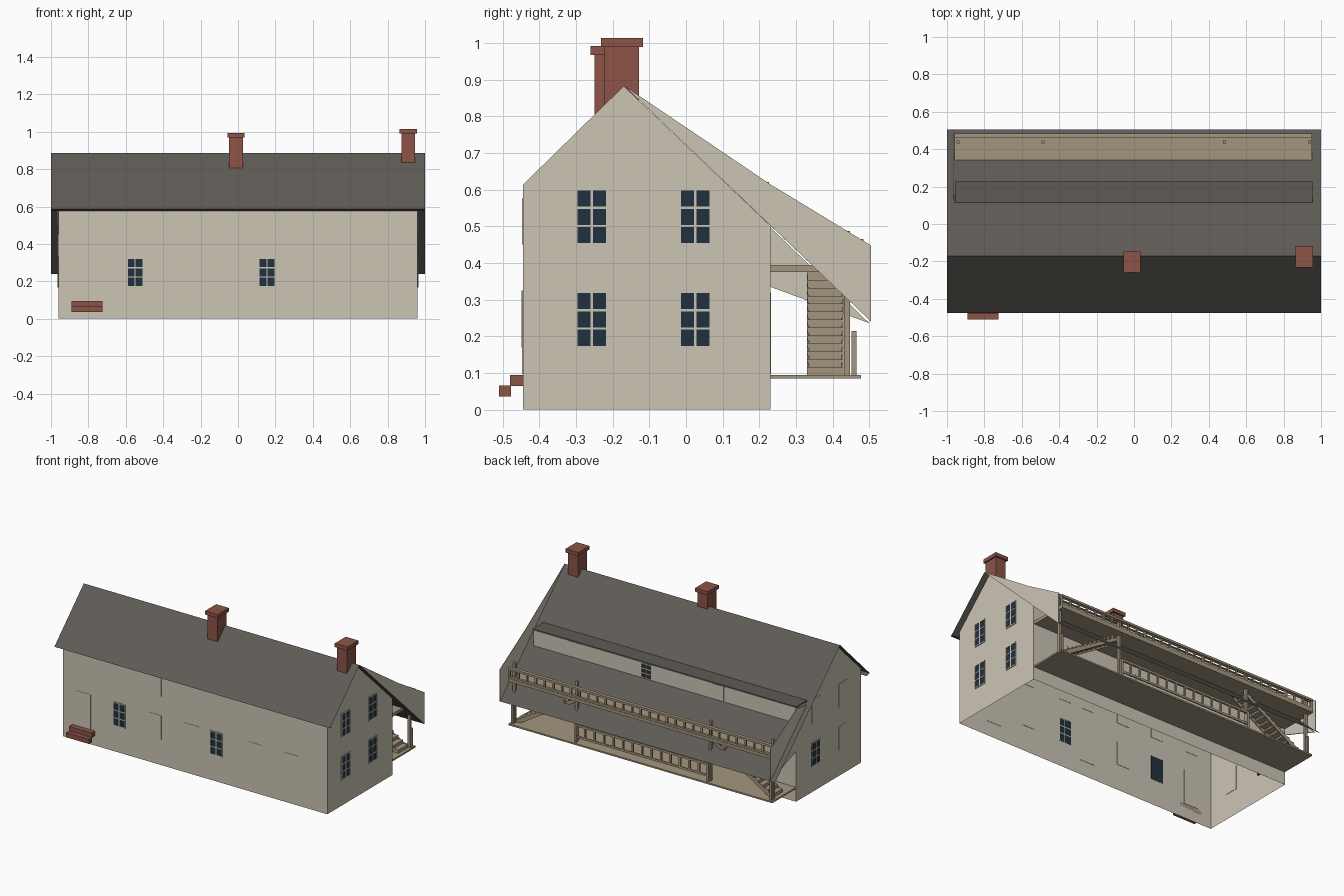
import bpy, bmesh

cube = bpy.data.objects.get("Cube")
if cube:
    bpy.data.objects.remove(cube, do_unlink=True)


def material(name, rgb):
    """Flat material from 0-255 display values, stored as linear."""
    lin = [((c / 255 + 0.055) / 1.055) ** 2.4 for c in rgb] + [1]
    m = bpy.data.materials.new(name)
    m.use_nodes = True
    m.diffuse_color = lin
    m.node_tree.nodes["Principled BSDF"].inputs["Base Color"].default_value = lin
    return m


WALL = material("pale stone wall", (204, 197, 181))
ROOF = material("grey shingle", (95, 91, 86))
BRICK = material("red brick", (140, 84, 71))
WOOD = material("tan wood", (164, 150, 126))
GLASS = material("dark glass", (33, 48, 62))


def finish(name, bm, mat):
    bmesh.ops.recalc_face_normals(bm, faces=bm.faces)
    mesh = bpy.data.meshes.new(name)
    bm.to_mesh(mesh)
    bm.free()
    mesh.materials.append(mat)
    obj = bpy.data.objects.new(name, mesh)
    bpy.context.collection.objects.link(obj)
    return obj


def add_prism(bm, pts, a, b, axis="x", caps=True, skip=()):
    """Extrude a profile from a to b; profiles are (y, z) for x and (x, z) for y.
    Sides listed in skip stay open."""
    put = (lambda p, d: (d, p[0], p[1])) if axis == "x" else (lambda p, d: (p[0], d, p[1]))
    ends = [[bm.verts.new(put(p, d)) for p in pts] for d in (a, b)]
    if caps:
        bm.faces.new(ends[0])
        bm.faces.new(ends[1])
    for i in range(len(pts)):
        if i not in skip:
            j = (i + 1) % len(pts)
            bm.faces.new((ends[0][i], ends[0][j], ends[1][j], ends[1][i]))


def add_box(bm, x0, x1, y0, y1, z0, z1):
    add_prism(bm, [(y0, z0), (y1, z0), (y1, z1), (y0, z1)], x0, x1)


def prism(name, pts, a, b, mat, **options):
    bm = bmesh.new()
    add_prism(bm, pts, a, b, **options)
    return finish(name, bm, mat)


def boxes(name, mat, *dims):
    bm = bmesh.new()
    for d in dims:
        add_box(bm, *d)
    return finish(name, bm, mat)


# House body: hollow shell, open below and under the roof
prism("house_walls", [(-0.445, 0), (0.23, 0), (0.23, 0.502), (-0.17, 0.883), (-0.445, 0.614)],
      -0.96, 0.96, WALL, skip=(0, 2, 3))

# Thin roof sheet with front soffit, long slope over the rear porch
prism("main_roof", [(-0.445, 0.577), (-0.475, 0.586), (-0.17, 0.885), (0.505, 0.24)],
      -1, 1, ROOF, caps=False, skip=(3,))

# Wing walls above the roof at both ends of the balcony, and the porch end wall
prism("gable_wing_wall", [(-0.17, 0.885), (0.505, 0.24), (0.505, 0.448), (0.23, 0.615)],
      0.997, 1.0, WALL)
prism("balcony_wing_wall", [(0.13, 0.598), (0.505, 0.24), (0.505, 0.448), (0.23, 0.612)],
      -0.966, -0.962, WALL)
prism("porch_end_wall", [(0.23, 0.335), (0.5, 0.236), (0.23, 0.498)], -0.964, -0.958, WALL)

# Long rear dormer
prism("dormer_walls", [(0.13, 0.58), (0.222, 0.49), (0.222, 0.615), (0.13, 0.615)],
      -0.955, 0.953, WALL)
prism("dormer_roof", [(0.115, 0.612), (0.226, 0.612), (0.226, 0.621), (0.115, 0.621)],
      -0.958, 0.955, ROOF)


# Chimneys with caps
def chimney(name, x, y, top):
    boxes(name, BRICK, (x - 0.037, x + 0.037, y - 0.047, y + 0.047, 0.7, top - 0.02),
          (x - 0.046, x + 0.046, y - 0.057, y + 0.057, top - 0.024, top))


chimney("middle_chimney", -0.01, -0.203, 0.992)
chimney("end_chimney", 0.91, -0.175, 1.014)

# Brick entrance steps
boxes("front_steps", BRICK, (-0.89, -0.725, -0.48, -0.445, 0.065, 0.095),
      (-0.89, -0.725, -0.51, -0.478, 0.035, 0.066))

# Windows and doors as thin plates on a wall plane
PLANES = {"front": (True, -0.445, -1), "back": (True, 0.23, 1), "dormer": (True, 0.222, 1),
          "left": (False, 0.96, 1), "right": (False, -0.96, -1)}


def add_plate(bm, side, u0, u1, z0, z1, depth):
    along_x, pos, out = PLANES[side]
    d0, d1 = sorted((pos - out * 0.002, pos + out * depth))
    if along_x:
        add_box(bm, u0, u1, d0, d1, z0, z1)
    else:
        add_box(bm, d0, d1, u0, u1, z0, z1)


def opening(name, side, u, z0, z1, width=0.09, glazed=False):
    a, b = u - width / 2, u + width / 2
    bm = bmesh.new()
    add_plate(bm, side, a, b, z0, z1, 0.002)
    finish(name, bm, GLASS if glazed else WALL)
    if not glazed:
        return
    bm = bmesh.new()
    t = 0.003
    for c in (a + t, u, b - t):
        add_plate(bm, side, c - t, c + t, z0, z1, 0.004)
    for i in range(4):
        c = z0 + t + (z1 - z0 - 2 * t) * i / 3
        add_plate(bm, side, a, b, c - t, c + t, 0.004)
    finish(name + "_frame", bm, WALL)


for x in (-0.55, -0.29, 0.155, 0.437):
    opening("front_lower_window", "front", x, 0.17, 0.325, glazed=x in (-0.55, 0.155))
for x in (-0.81, -0.55, -0.29, -0.02, 0.155, 0.437, 0.75):
    opening("front_upper_window", "front", x, 0.45, 0.576)
for x in (-0.81, -0.018, 0.697):
    opening("front_door", "front", x, 0.097, 0.325, 0.107)
for y in (-0.257, 0.025):
    for z in (0.168, 0.448):
        opening("left_window", "left", y, z, z + 0.156, glazed=True)
        opening("right_window", "right", y, z, z + 0.156, glazed=y > 0 and z < 0.2)
for x in (-0.39, 0.13, 0.65):
    opening("dormer_window", "dormer", x, 0.512, 0.61, 0.08, glazed=x == 0.13)
    opening("porch_door", "back", x, 0.097, 0.32, 0.1)

# Porch floor and upper balcony deck
boxes("porch_floor", WOOD, (-0.96, 0.955, 0.23, 0.478, 0.085, 0.095))
boxes("balcony_deck", WOOD, (-0.96, 0.953, 0.23, 0.485, 0.375, 0.395))

# Posts from porch floor up through the balcony
boxes("porch_posts", WOOD, *[(x - 0.008, x + 0.008, 0.431, 0.447, 0.09, 0.488)
                             for x in (-0.94, -0.487, 0.483, 0.937)])


# Railings with balusters
def railing(name, x0, x1, y0, y1, z0, z1, count):
    bm = bmesh.new()
    add_box(bm, x0, x1, y0, y1, z1 - 0.014, z1)
    add_box(bm, x0, x1, y0 + 0.003, y1 - 0.003, z0, z0 + 0.014)
    mid = (y0 + y1) / 2
    for i in range(count + 1):
        c = x0 + 0.006 + (x1 - x0 - 0.012) * i / count
        add_box(bm, c - 0.006, c + 0.006, mid - 0.005, mid + 0.005, z0, z1 - 0.005)
    finish(name, bm, WOOD)


railing("balcony_railing", -0.96, 0.953, 0.462, 0.485, 0.393, 0.465, 30)
railing("porch_railing", -0.49, 0.485, 0.452, 0.465, 0.125, 0.215, 14)
boxes("porch_railing_posts", WOOD, *[(x - 0.007, x + 0.007, 0.452, 0.465, 0.09, 0.215)
                                     for x in (-0.94, -0.483, 0.478, 0.937)])


# Mirrored porch stairs rising toward the middle
def stairs(name, side, steps=13):
    bm = bmesh.new()
    run, rise = 0.45 / steps, 0.28 / steps
    for i in range(steps):
        xs = sorted((side * (0.93 - i * run), side * (0.93 - (i + 1) * run - 0.008)))
        z = 0.095 + (i + 1) * rise
        add_box(bm, xs[0], xs[1], 0.33, 0.43, z - 0.008, z)
        riser = side * (0.93 - i * run)
        add_box(bm, riser - 0.002, riser + 0.002, 0.331, 0.429, z - rise, z)
    line = [(side * 0.93, 0.095), (side * 0.9, 0.095), (side * 0.48, 0.352),
            (side * 0.48, 0.375), (side * 0.93, 0.108)]
    for y in (0.33, 0.424):
        add_prism(bm, line, y, y + 0.006, "y")
    finish(name, bm, WOOD)


stairs("left_stairs", 1)
stairs("right_stairs", -1)
